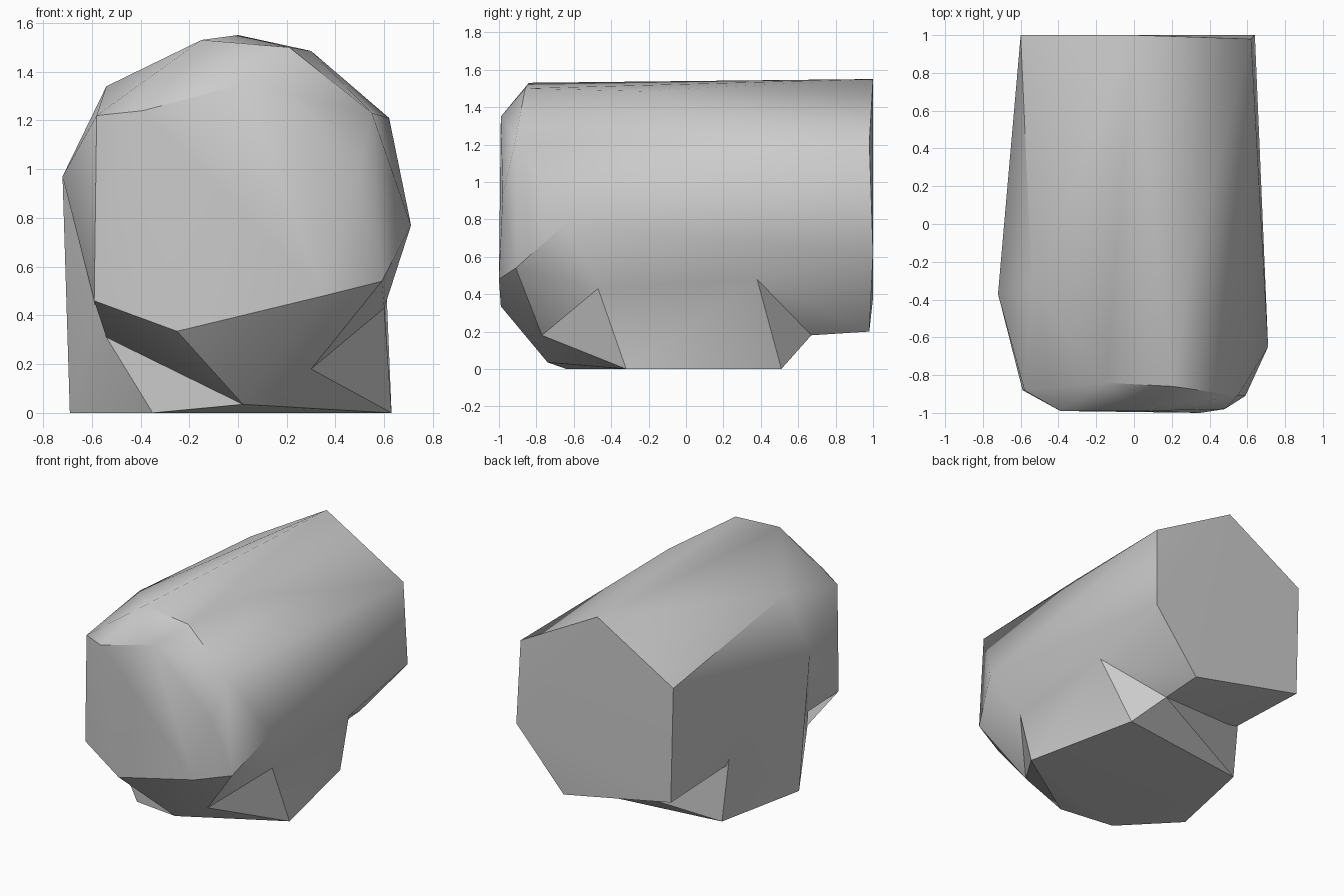
import bpy
import bmesh
from math import radians

cube = bpy.data.objects.get("Cube")
if cube:
    bpy.data.objects.remove(cube, do_unlink=True)

grey = bpy.data.materials.new("plain_grey")
grey.use_nodes = True
grey_colour = (0.6, 0.6, 0.6, 1)
grey.diffuse_color = grey_colour
grey.node_tree.nodes["Principled BSDF"].inputs["Base Color"].default_value = grey_colour


def hull(name, points):
    """Make a faceted solid that wraps tightly around the given corners."""
    bm = bmesh.new()
    for point in points:
        bm.verts.new(point)
    result = bmesh.ops.convex_hull(bm, input=bm.verts[:])
    loose = [v for v in set(result["geom_interior"] + result["geom_unused"])
             if isinstance(v, bmesh.types.BMVert)]
    bmesh.ops.delete(bm, geom=loose, context="VERTS")
    bmesh.ops.recalc_face_normals(bm, faces=bm.faces[:])
    mesh = bpy.data.meshes.new(name)
    bm.to_mesh(mesh)
    bm.free()
    mesh.materials.append(grey)
    part = bpy.data.objects.new(name, mesh)
    bpy.context.collection.objects.link(part)
    return part


def merge(target, part):
    """Fuse a part into the target and drop the leftover solid."""
    union = target.modifiers.new("union", "BOOLEAN")
    union.operation = "UNION"
    union.solver = "EXACT"
    union.object = part
    bpy.context.view_layer.objects.active = target
    bpy.ops.object.modifier_apply(modifier=union.name)
    bpy.data.objects.remove(part, do_unlink=True)


# Corners shared by the barrel and the outlet below it
left_armpit = (.61, .38, .48)
right_armpit = (-.6, .37, .46)
rear_heel = (.28, .67, .18)
left_dent = (.6, -.47, .43)
right_bulge = (-.72, -.37, .97)
chin = [(-.59, -.88, .46), (-.25, -.99, .335), (.35, -1, .48), (.59, -.91, .54)]
throat = [(.02, -.74, .035), (.3, -.77, .18), (-.54, -.6, .31)]
core = (0, 0, .7)

# Horizontal barrel: flat rear end, facets along the top, bevelled nose
rear_end = [(0, 1, 1.55), (.62, .98, 1.21), (.64, 1, .62),
            (.28, .98, .2), (-.58, 1, .38), (-.6, 1, 1.2)]
top_facets = [(-.1, -.15, 1.53), (.3, -.24, 1.485), (-.54, -.34, 1.34), (.71, -.65, .77)]
nose_rim = [(-.58, -.88, 1.22), (-.15, -.84, 1.53), (.21, -.86, 1.5), (.55, -.91, 1.23)]
nose_face = [(.48, -.98, .93), (.02, -.99, 1.35), (-.39, -.99, 1.24)]
body = hull("tee_body", rear_end + top_facets + nose_rim + nose_face + chin
            + [left_armpit, right_armpit, rear_heel, left_dent, right_bulge])

# Outlet stub: stands on a flat six-sided foot
foot = [(.45, .51, 0), (-.55, .38, 0), (-.69, -.29, 0), (-.35, -.64, 0), (.63, -.32, 0)]
stub = hull("outlet_stub", foot + throat
            + [left_armpit, right_armpit, rear_heel, left_dent, right_bulge, core])

# Sloping web that joins the chin of the nose to the stub
web = hull("chin_web", chin + throat + [left_dent, core])

merge(body, stub)
merge(body, web)

# Soft shading with crisp creases
bpy.ops.object.select_all(action="DESELECT")
body.select_set(True)
bpy.context.view_layer.objects.active = body
bpy.ops.object.shade_smooth_by_angle(angle=radians(30))
